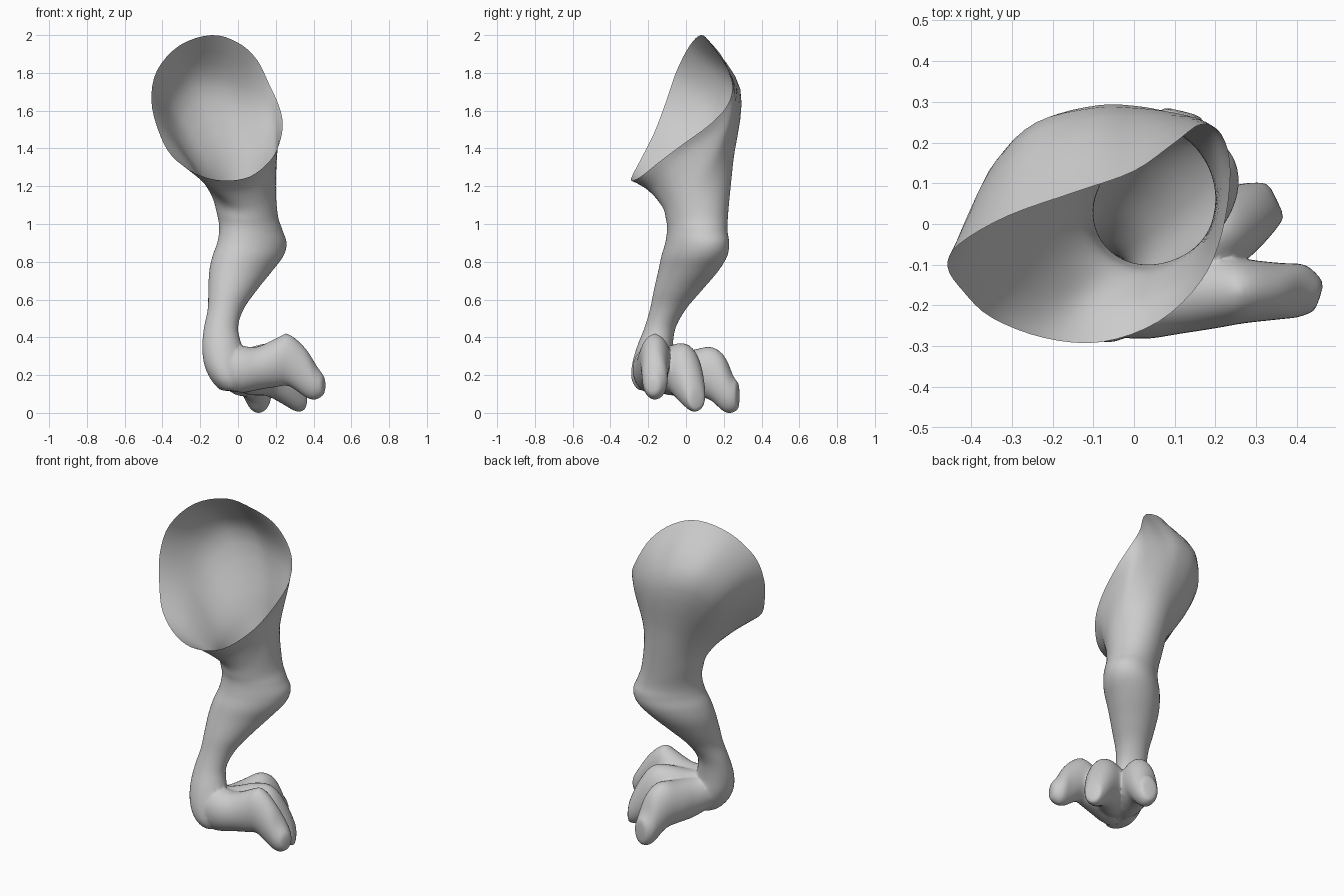
import bpy, bmesh, math
from mathutils import Vector

if "Cube" in bpy.data.objects:
    bpy.data.objects.remove(bpy.data.objects["Cube"])


def spline(pts, n, closed=False):
    """Catmull-Rom refinement of a list of vectors."""
    out, m = [], len(pts)
    pick = (lambda i: pts[i % m]) if closed else (lambda i: pts[max(0, min(m - 1, i))])
    for i in range(m if closed else m - 1):
        a, b, c, d = (pick(i + k) for k in (-1, 0, 1, 2))
        for s in range(n):
            t = s / n
            out.append(0.5 * (2 * b + (c - a) * t + (2 * a - 5 * b + 4 * c - d) * t * t
                              + (3 * b - a - 3 * c + d) * t ** 3))
    if not closed:
        out.append(pts[-1].copy())
    return out


def loft(name, rings, around, along, cap_point=None):
    """Smooth closed tube through rings; the first end may be a fan to cap_point."""
    rings = [spline(r, around, True) for r in rings]
    cols = [spline(list(c), along) for c in zip(*rings)]
    bm = bmesh.new()
    grid = [[bm.verts.new(p) for p in row] for row in zip(*cols)]
    k = len(cols)
    for a, b in zip(grid, grid[1:]):
        for i in range(k):
            j = (i + 1) % k
            bm.faces.new((a[i], a[j], b[j], b[i]))
    for row, centre in ((grid[0], cap_point), (grid[-1], None)):
        if centre is None:
            centre = sum((v.co for v in row), Vector()) / k
        hub = bm.verts.new(centre)
        for i in range(k):
            bm.faces.new((row[i], row[(i + 1) % k], hub))
    bmesh.ops.recalc_face_normals(bm, faces=bm.faces)
    me = bpy.data.meshes.new(name)
    bm.to_mesh(me)
    bm.free()
    ob = bpy.data.objects.new(name, me)
    bpy.context.collection.objects.link(ob)
    return ob


# Thigh: slanted open rim and a bulging ring below it
rim = [(-.14, .08, 2.0), (0, .13, 1.96), (.1, .2, 1.87), (.165, .245, 1.74),
       (.215, .22, 1.63), (.237, .13, 1.53), (.217, -.02, 1.42), (.165, -.14, 1.33),
       (.06, -.24, 1.25), (-.08, -.29, 1.23), (-.22, -.28, 1.265), (-.35, -.23, 1.36),
       (-.42, -.165, 1.49), (-.458, -.105, 1.65), (-.43, -.05, 1.81), (-.31, .02, 1.945)]
bulge = [(-.1, .285, 1.72), (0, .285, 1.68), (.09, .275, 1.64), (.16, .255, 1.58),
         (.2, .21, 1.51), (.213, .12, 1.44), (.2, 0, 1.36), (.16, -.1, 1.27),
         (.07, -.17, 1.2), (-.04, -.2, 1.18), (-.14, -.19, 1.19), (-.23, -.14, 1.27),
         (-.29, -.06, 1.37), (-.33, .05, 1.47), (-.33, .16, 1.6), (-.24, .25, 1.71)]

# Leg slices: z, x min, x max, y min, y max, tilt towards the back, diagonal stretch
slices = [(1.21, -.16, .2, -.125, .25, .12, 0), (1.05, -.11, .21, -.105, .225, .03, 3),
          (.97, -.10, .235, -.1, .22, 0, 6), (.9, -.11, .257, -.11, .228, 0, 8),
          (.83, -.135, .24, -.13, .218, 0, 8), (.75, -.152, .18, -.147, .17, 0, 7),
          (.65, -.157, .10, -.17, .085, 0, 5), (.55, -.16, .03, -.19, 0, 0, 3),
          (.45, -.18, 0, -.22, -.055, 0, 0), (.35, -.19, .02, -.26, -.07, 0, 0),
          (.25, -.178, .03, -.287, -.07, 0, 0), (.17, -.14, .03, -.287, -.08, 0, 0),
          (.115, -.09, .02, -.25, -.1, 0, 0)]
rings = [[Vector(p) for p in rim], [Vector(p) for p in bulge]]
for z, x0, x1, y0, y1, tilt, stretch in slices:
    ring = []
    s = math.radians(stretch)
    for i in range(16):
        a = math.radians(110 - 22.5 * i)
        ring.append(Vector(((x0 + x1) / 2 + (x1 - x0) / 2 * math.cos(a - s),
                            (y0 + y1) / 2 + (y1 - y0) / 2 * math.sin(a + s),
                            z + tilt * math.sin(a))))
    rings.append(ring)
hub = sum(rings[0], Vector()) / 16
leg = loft("leg", rings, 4, 5, hub)

# Toes: x, y, z, half width, half height along each toe
toes = {
    "front_toe": [(-.11, -.19, .25, .07, .08), (0, -.185, .23, .1, .125),
                  (.1, -.172, .235, .1, .115), (.2, -.165, .265, .092, .13),
                  (.27, -.165, .28, .08, .138), (.36, -.165, .21, .07, .13),
                  (.415, -.165, .16, .065, .09), (.458, -.18, .145, .035, .045)],
    "middle_toe": [(-.08, -.17, .25, .07, .08), (.05, -.1, .22, .1, .125),
                   (.15, -.04, .23, .105, .14), (.24, 0, .2, .095, .155),
                   (.31, .04, .12, .07, .115), (.352, .06, .065, .045, .05)],
    "back_toe": [(-.08, -.18, .24, .07, .08), (0, -.06, .21, .095, .115),
                 (.04, .04, .21, .1, .125), (.075, .13, .21, .092, .142),
                 (.1, .2, .155, .08, .15), (.112, .245, .1, .068, .1),
                 (.12, .278, .09, .045, .07)],
}
for name, path in toes.items():
    sections = []
    for i, (x, y, z, w, h) in enumerate(path):
        p, q = path[max(i - 1, 0)], path[min(i + 1, len(path) - 1)]
        d = Vector((q[0] - p[0], q[1] - p[1], 0)).normalized()
        side = Vector((-d.y, d.x, 0))
        sections.append([Vector((x, y, z)) + side * w * math.cos(t) + Vector((0, 0, h * math.sin(t)))
                         for t in (math.tau * k / 12 for k in range(12))])
    toe = loft(name, sections, 3, 5)
    # Merge the toe into the leg
    mod = leg.modifiers.new("merge", 'BOOLEAN')
    mod.operation, mod.solver, mod.object = 'UNION', 'EXACT', toe
    bpy.context.view_layer.objects.active = leg
    bpy.ops.object.modifier_apply(modifier=mod.name)
    bpy.data.objects.remove(toe)

# Open the thigh again, soften the joins between the toes
bm = bmesh.new()
bm.from_mesh(leg.data)
lid = min(bm.verts, key=lambda v: (v.co - hub).length)
bmesh.ops.delete(bm, geom=[lid], context='VERTS')
bmesh.ops.triangulate(bm, faces=[f for f in bm.faces if len(f.verts) > 4])
for _ in range(4):
    bmesh.ops.smooth_vert(bm, verts=[v for v in bm.verts if v.co.z < .42], factor=.5,
                          use_axis_x=True, use_axis_y=True, use_axis_z=True)
low = min(v.co.z for v in bm.verts)
for v in bm.verts:
    v.co.z -= low * max(0, 1 - v.co.z / .5)
for f in bm.faces:
    f.smooth = True
bm.to_mesh(leg.data)
bm.free()
